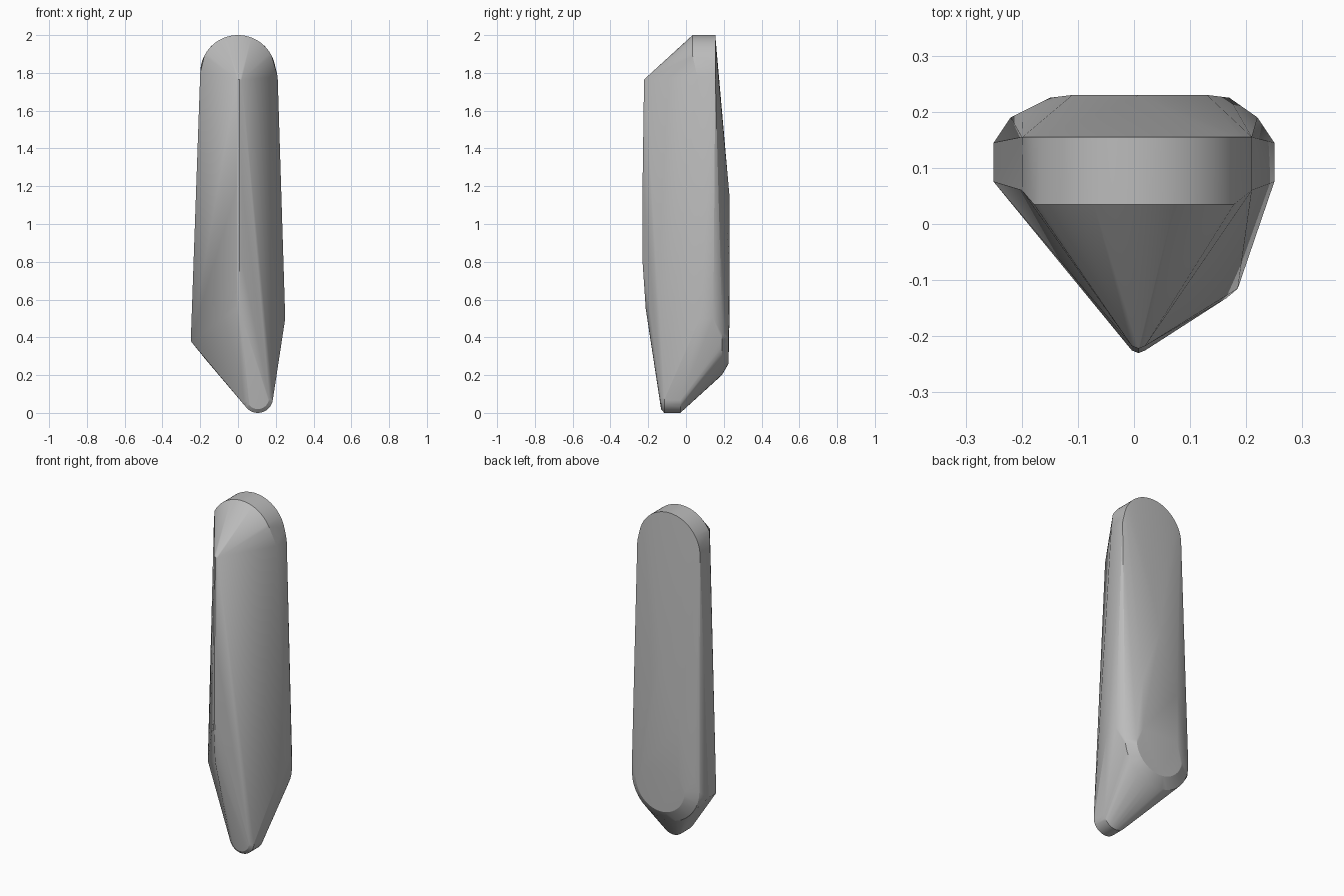
import bpy
import bmesh
from math import radians, sin, cos

cube = bpy.data.objects.get("Cube")
if cube:
    bpy.data.objects.remove(cube, do_unlink=True)


def arc(cx, cz, radius, y, start, end, steps=20):
    """Points on an arc in a plane facing the front."""
    angles = [radians(start + (end - start) * i / steps) for i in range(steps + 1)]
    return [(cx + radius * cos(a), y, cz + radius * sin(a)) for a in angles]


points = []

# Rounded top: full arch at the back, shorter bevelled arch at the front
points += arc(0, 1.8, 0.2, 0.155, 0, 180, 28)
points += arc(0, 1.8, 0.2, 0.035, 27, 153, 24)
points += [(0.21, y, 1.78) for y in (0.06, 0.155)]
points += [(-0.2, y, 1.8) for y in (0.06, 0.155)]

# Narrow front ridge
for y, z in ((-0.222, 1.765), (-0.23, 1.2), (-0.23, 0.8), (-0.213, 0.55)):
    points += [(0.008 + dx, y + abs(dx) * 0.4, z) for dx in (-0.012, 0, 0.012)]

# Widest side corners, uneven in height
for y in (0.075, 0.145):
    points += [(-0.25, y, 0.38), (0.25, y, 0.5)]

# Bulging back with a rounded lower end
points += arc(0, 0.42, 0.22, 0.19, 180, 360)
points += arc(0.01, 0.42, 0.16, 0.225, 180, 360)
points += [(0.22, 0.19, 0.5), (-0.2, 0.2, 0.5)]
points += [(x, 0.23, z) for x in (-0.11, 0.13) for z in (0.5, 0.8)]
points += [(0.01, 0.23, 1.15)]

# Offset rounded foot
points += arc(0.105, 0.08, 0.08, -0.03, 180, 360)
points += arc(0.105, 0.08, 0.08, -0.115, 180, 360)
points += arc(0.105, 0.08, 0.06, -0.132, 180, 360)

# Wrap the outlines in one convex body
bm = bmesh.new()
for p in points:
    bm.verts.new(p)
bmesh.ops.remove_doubles(bm, verts=bm.verts, dist=0.0005)
bmesh.ops.convex_hull(bm, input=bm.verts)
loose = [v for v in bm.verts if not v.link_faces]
bmesh.ops.delete(bm, geom=loose, context="VERTS")
bmesh.ops.recalc_face_normals(bm, faces=bm.faces)
mesh = bpy.data.meshes.new("faceted_body")
bm.to_mesh(mesh)
bm.free()
body = bpy.data.objects.new("faceted_body", mesh)
bpy.context.collection.objects.link(body)

# Plain grey finish
grey = bpy.data.materials.new("plain_grey")
grey.use_nodes = True
colour = (0.5, 0.5, 0.5, 1)
grey.diffuse_color = colour
grey.node_tree.nodes["Principled BSDF"].inputs["Base Color"].default_value = colour
mesh.materials.append(grey)

bpy.ops.object.select_all(action="DESELECT")
body.select_set(True)
bpy.context.view_layer.objects.active = body
bpy.ops.object.shade_smooth_by_angle(angle=radians(22))
